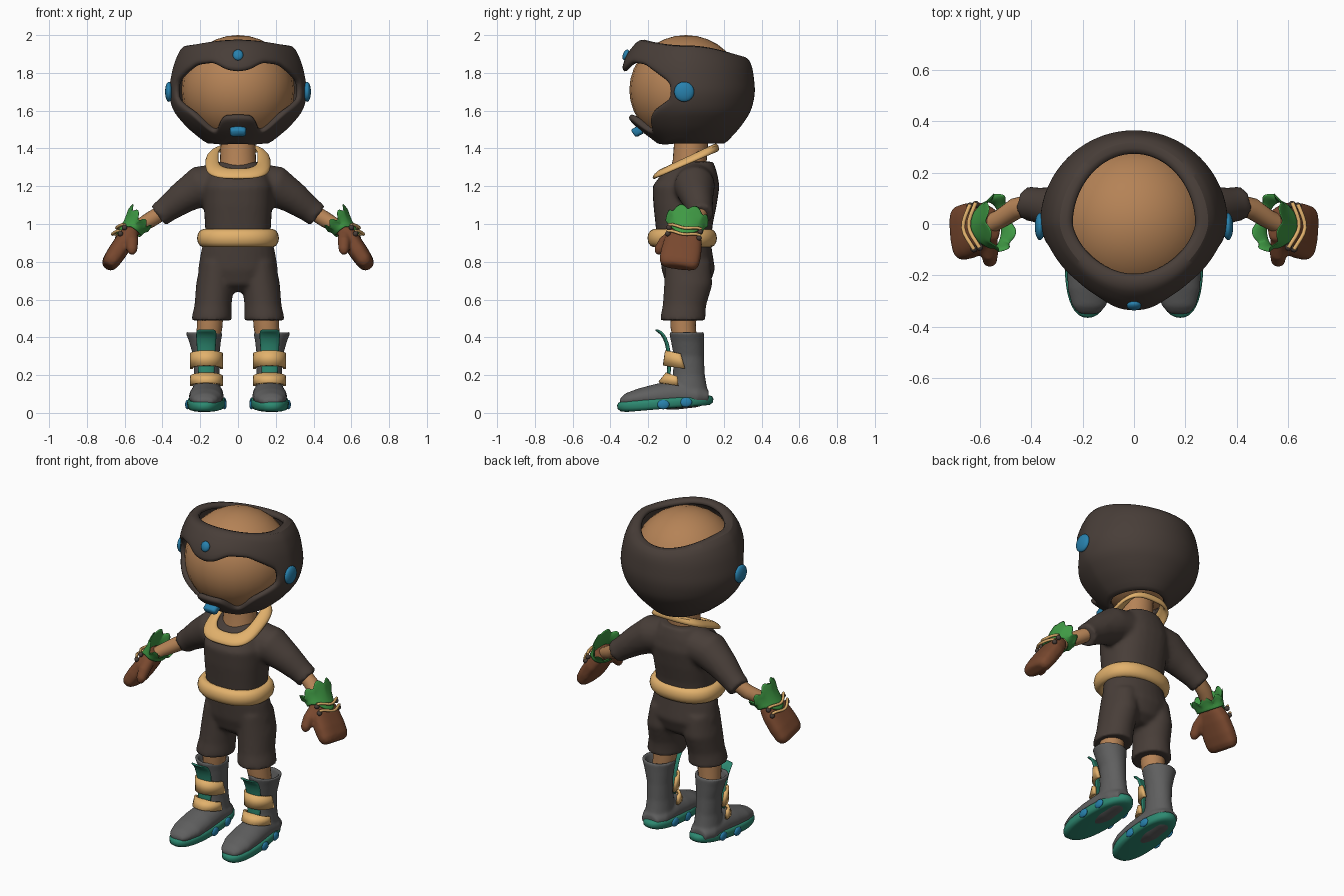
import bpy, bmesh
from math import sin, cos, pi, radians, copysign
from mathutils import Vector, Matrix, Euler

cube = bpy.data.objects.get("Cube")
if cube:
    bpy.data.objects.remove(cube, do_unlink=True)


def material(name, *rgb):
    m = bpy.data.materials.new(name)
    m.use_nodes = True
    m.diffuse_color = (*rgb, 1)
    m.node_tree.nodes["Principled BSDF"].inputs["Base Color"].default_value = (*rgb, 1)
    return m


DARK = material("dark cloth", .065, .048, .04)
SKIN = material("skin", .46, .225, .093)
TAN = material("tan trim", .76, .44, .15)
BLUE = material("blue stud", .021, .22, .42)
GREEN = material("green cuff", .05, .32, .058)
BROWN = material("brown leather", .19, .065, .028)
GRAY = material("gray boot", .115, .115, .115)
TEAL = material("teal rubber", .026, .25, .165)


def finish(name, bm, mat, mirror=False, voxel=0, solid=0, offset=0, subsurf=0):
    bmesh.ops.remove_doubles(bm, verts=bm.verts, dist=1e-5)
    bmesh.ops.recalc_face_normals(bm, faces=bm.faces)
    mesh = bpy.data.meshes.new(name)
    bm.to_mesh(mesh)
    bm.free()
    mesh.materials.append(mat)
    ob = bpy.data.objects.new(name, mesh)
    bpy.context.collection.objects.link(ob)
    bpy.ops.object.select_all(action='DESELECT')
    ob.select_set(True)
    bpy.context.view_layer.objects.active = ob
    bpy.ops.object.shade_smooth_by_angle(angle=radians(60))
    if voxel:
        m = ob.modifiers.new("fuse", 'REMESH')
        m.mode, m.voxel_size, m.use_smooth_shade = 'VOXEL', voxel, True
        m = ob.modifiers.new("soften", 'SMOOTH')
        m.factor, m.iterations = .5, 5
    if solid:
        m = ob.modifiers.new("thickness", 'SOLIDIFY')
        m.thickness, m.offset = solid, offset
    if subsurf:
        m = ob.modifiers.new("round", 'SUBSURF')
        m.levels = m.render_levels = subsurf
    if mirror:
        ob.modifiers.new("mirror", 'MIRROR').use_mirror_merge = False
    return ob


def loft(bm, rings, p=2, n=28, caps=True):
    """Skin rings given as (centre, u, v); p is the superellipse power."""
    rows = []
    for c, u, v in rings:
        row = []
        for i in range(n):
            a = 2 * pi * i / n
            x, y = (copysign(abs(t) ** (2 / p), t) for t in (cos(a), sin(a)))
            row.append(bm.verts.new(Vector(c) + Vector(u) * x + Vector(v) * y))
        rows.append(row)
    for r, s in zip(rows, rows[1:]):
        for i in range(n):
            bm.faces.new((r[i], r[i - 1], s[i - 1], s[i]))
    if caps:
        bm.faces.new(rows[0])
        bm.faces.new(rows[-1])


def flat(x, y, z, rx, ry):
    return (x, y, z), (rx, 0, 0), (0, ry, 0)


def tube(bm, pts, ref=(0, 1, 0), n=20):
    """Round limb or cord through (point, radius) pairs."""
    rings = []
    for i, (c, r) in enumerate(pts):
        t = (Vector(pts[min(i + 1, len(pts) - 1)][0]) - Vector(pts[max(i - 1, 0)][0])).normalized()
        u = t.cross(Vector(ref)).normalized()
        rings.append((c, u * r, t.cross(u) * r))
    loft(bm, rings, n=n)


def ball(bm, loc, scale, rot=(0, 0, 0)):
    bmesh.ops.create_uvsphere(bm, u_segments=24, v_segments=16, radius=1,
                              matrix=Matrix.LocRotScale(Vector(loc), Euler(rot), Vector(scale)))


def sheet(bm, rows):
    grid = [[bm.verts.new(p) for p in row] for row in rows]
    for r, s in zip(grid, grid[1:]):
        for i in range(len(r) - 1):
            bm.faces.new((r[i], r[i + 1], s[i + 1], s[i]))


def interp(table, x):
    if x <= table[0][0]:
        return table[0][1]
    for (a, p), (b, q) in zip(table, table[1:]):
        if x <= b:
            return p + (q - p) * (x - a) / (b - a)
    return table[-1][1]


# Head and neck
bm = bmesh.new()
ball(bm, (0, 0, 1.71), (.3, .3, .29))
finish("head", bm, SKIN)
bm = bmesh.new()
loft(bm, [flat(0, 0, 1.22, .11, .1), flat(0, .02, 1.34, .095, .09), flat(0, .03, 1.47, .09, .09)])
finish("neck", bm, SKIN)

# Helmet shell: columns by angle from the front, rows between the rim curves
SIDE = [(1.42, .155), (1.5, .262), (1.6, .348), (1.7, .37), (1.85, .342), (1.95, .295), (1.99, .25)]
FRONT = [(1.42, .14), (1.5, .25), (1.56, .31), (1.7, .335), (1.82, .343), (1.9, .315), (1.98, .25)]
BACK = [(1.42, .2), (1.5, .28), (1.6, .348), (1.7, .368), (1.84, .352), (1.9, .315), (1.95, .27)]
BROW = [(0, 1.81), (12, 1.82), (28, 1.86), (48, 1.85), (62, 1.8), (76, 1.74), (90, 1.72)]
CHIN = [(0, 1.565), (18, 1.56), (32, 1.485), (42, 1.49), (55, 1.59), (68, 1.64), (76, 1.67), (90, 1.68)]


def shell(deg, hx, f, b, z):
    s, c = sin(radians(deg)), cos(radians(deg))
    return Vector((hx * s * (1 - .15 * max(c, 0)), -(f if c > 0 else b) * c, z))


bm = bmesh.new()
UP, LOW = 4, 6
columns = []
for k in range(72):
    deg = k * 5 - 180
    c = cos(radians(deg))
    rim = 1.95 + (.03 if c > 0 else -.06) * c * c
    brow, chin = interp(BROW, abs(deg)), interp(CHIN, abs(deg))
    heights = [rim + (brow - rim) * i / UP for i in range(UP + 1)]
    heights += [chin + (1.415 - chin) * i / LOW for i in range(LOW + 1)]
    col = [bm.verts.new(shell(deg, .235, .19, .27, rim - .005))]
    for z in heights:
        col.append(bm.verts.new(shell(deg, *(interp(t, z) for t in (SIDE, FRONT, BACK)), z)))
    columns.append(col)
for k in range(72):
    a, b = columns[k], columns[(k + 1) % 72]
    for j in range(len(a) - 1):
        if j == UP + 1 and abs(k * 5 - 177.5) < 75:
            continue
        bm.faces.new((a[j], b[j], b[j + 1], a[j + 1]))
finish("helmet", bm, DARK, solid=.035, offset=-1, subsurf=1)

# Helmet studs
bm = bmesh.new()
for s in (1, -1):
    ball(bm, (s * .366, -.01, 1.7), (.02, .053, .053))
ball(bm, (0, -.318, 1.895), (.028, .016, .03), (-.35, 0, 0))
loft(bm, [((0, -.24, 1.50), (.042, 0, 0), (0, -.015, .02)),
          ((0, -.272, 1.482), (.042, 0, 0), (0, -.015, .02)),
          ((0, -.279, 1.477), (.034, 0, 0), (0, -.01, .014))], p=3.5)
finish("helmet_studs", bm, BLUE)

# Shirt: torso and sleeves fused
bm = bmesh.new()
loft(bm, [flat(0, -.01, .88, .17, .14), flat(0, -.01, 1.0, .175, .152), flat(0, -.005, 1.1, .182, .168),
          flat(0, 0, 1.2, .185, .178), flat(0, .02, 1.27, .16, .145), flat(0, .045, 1.33, .11, .1)], p=2.4)
for s in (1, -1):
    tube(bm, [((s * .08, .045, 1.22), .105), ((s * .2, .045, 1.2), .108), ((s * .3, .06, 1.135), .085),
              ((s * .38, .075, 1.075), .068), ((s * .42, .08, 1.045), .066)])
finish("shirt", bm, DARK, voxel=.013)

# Collar
bm = bmesh.new()
loft(bm, [((0, -.005, 1.31), (.172, 0, 0), (0, .172, .072)),
          ((0, .01, 1.345), (.15, 0, 0), (0, .155, .07)),
          ((0, .02, 1.355), (.102, 0, 0), (0, .13, .065))], p=3, n=40, caps=False)
finish("collar", bm, TAN, solid=.022, subsurf=1)

# Belt
bm = bmesh.new()
loft(bm, [flat(0, -.02, .925 + .048 * sin(t * pi / 6), .183 + .034 * cos(t * pi / 6),
               .15 + .034 * cos(t * pi / 6)) for t in range(13)], p=2.3, n=40, caps=False)
finish("belt", bm, TAN)

# Trousers: hips and legs fused
bm = bmesh.new()
loft(bm, [flat(0, -.01, .95, .17, .135), flat(0, 0, .86, .195, .138), flat(0, .012, .76, .212, .142),
          flat(0, .01, .68, .18, .115), flat(0, .01, .64, .12, .06)])
for s in (1, -1):
    loft(bm, [flat(s * .115, .01, .8, .085, .12), flat(s * .122, .012, .68, .1, .128),
              flat(s * .132, -.008, .57, .098, .115), flat(s * .138, -.015, .52, .104, .118),
              flat(s * .14, -.015, .49, .107, .12)])
finish("trousers", bm, DARK, voxel=.012)

# Legs and forearms
bm = bmesh.new()
tube(bm, [((.145, -.01, .58), .07), ((.15, -.015, .46), .068), ((.168, .005, .3), .055)])
finish("legs", bm, SKIN, mirror=True)
bm = bmesh.new()
tube(bm, [((.38, .08, 1.075), .04), ((.46, .06, 1.025), .042), ((.52, .02, .99), .037), ((.57, -.005, .955), .037)])
finish("forearms", bm, SKIN, mirror=True)

# Mittens, in a frame along the hand (A), across it (V) and out of its back (N)
W = Vector((.55, 0, .985))
A = Vector((.14, -.04, -.21)).normalized()
N = Vector((.83, 0, .555)).normalized()
V = N.cross(A)


def hand(a, v, n):
    return W + A * a + V * v + N * n


bm = bmesh.new()
loft(bm, [(hand(a, 0, 0), V * w, N * d) for a, w, d in (
    (.0, .06, .036), (.04, .082, .046), (.09, .1, .05), (.17, .108, .05),
    (.225, .106, .046), (.25, .095, .036), (.26, .075, .022))], p=2.8)
tube(bm, [(hand(.05, -.05, -.01), .035), (hand(.09, -.1, -.035), .034),
          (hand(.13, -.125, -.06), .028), (hand(.15, -.13, -.07), .014)], ref=N)
finish("mittens", bm, BROWN, mirror=True, voxel=.008)

# Leafy cuffs, longer on the back of the hand
bm = bmesh.new()
rows = [[], [], []]
for i in range(57):
    t = 2 * pi * i / 56
    out = max(0, cos(t))
    low = .025 + .07 * out ** 3
    top = -.02 - .035 * abs(sin(4 * t)) - .045 * out
    for row, a, w, d in zip(rows, (low, -.005, top), (.092, .088, .115), (.056, .055, .078)):
        row.append(hand(a, w * sin(t), d * cos(t)))
sheet(bm, rows)
finish("glove_cuffs", bm, GREEN, mirror=True, solid=.009, subsurf=1)

# Laces and eyelets
bm, eyelets = bmesh.new(), bmesh.new()
for a in (.045, .085):
    tube(bm, [(hand(a + .012 * cos(v * pi / 4), .022 * v, .074 - .0016 * v * v), .008)
              for v in range(-4, 5)], ref=N, n=10)
    for s in (1, -1):
        ball(eyelets, hand(a, s * .084, .04), (.014, .014, .014))
finish("laces", bm, TAN, mirror=True)
finish("lace_eyelets", eyelets, DARK, mirror=True)

# Boots: shaft with a hollow top, fused with the foot
bm = bmesh.new()
loft(bm, [flat(.165, .018, .07, .08, .105), flat(.165, .015, .2, .067, .085), flat(.168, .015, .3, .069, .08),
          flat(.175, .008, .38, .085, .088), flat(.18, .003, .43, .1, .094), flat(.18, .003, .43, .082, .078),
          flat(.175, .003, .35, .06, .058)])
loft(bm, [((.165 + x, y, z), (rx, 0, 0), (0, 0, rz)) for x, y, z, rx, rz in (
    (0, .12, .085, .055, .035), (0, .06, .09, .083, .06), (0, -.05, .095, .088, .078),
    (.003, -.15, .088, .092, .068), (.006, -.25, .078, .088, .052), (.01, -.32, .068, .066, .036),
    (.01, -.35, .06, .04, .016))])
finish("boots", bm, GRAY, mirror=True, voxel=.009)

# Soles with side studs
bm = bmesh.new()
loft(bm, [((.168, -.11, z), (.1 * k, 0, 0), (-.012, .255 * k, .017)) for z, k in (
    (.022, .8), (.025, .92), (.038, .99), (.058, 1), (.072, .97), (.076, .9))], p=2.3, n=40)
finish("soles", bm, TEAL, mirror=True)
bm = bmesh.new()
for s in (1, -1):
    ball(bm, (.17 + s * .098, -.12, .044), (.012, .032, .025))
    ball(bm, (.164 + s * .091, 0, .056), (.012, .032, .025))
finish("sole_studs", bm, BLUE, mirror=True)

# Boot tongues
bm = bmesh.new()
sheet(bm, [[(.168 + h * k, y + .012 * k * k, z) for k in (-1, -.5, 0, .5, 1)] for y, z, h in (
    (-.165, .44, .05), (-.13, .425, .056), (-.103, .37, .053), (-.09, .28, .045), (-.098, .17, .045))])
finish("boot_tongues", bm, TEAL, mirror=True, solid=.014, subsurf=1)

# Boot straps wrapping the front
bm = bmesh.new()
for strap in (((-.035, .068, .315), (-.015, .1, .235)), ((-.05, .05, .195), (-.05, .09, .145))):
    sheet(bm, [[(.167 + .079 * sin(radians(d)), y - r * cos(radians(d)), z + .015 * cos(radians(d)))
                for d in range(-96, 97, 12)] for y, r, z in strap])
finish("boot_straps", bm, TAN, mirror=True, solid=.016)
